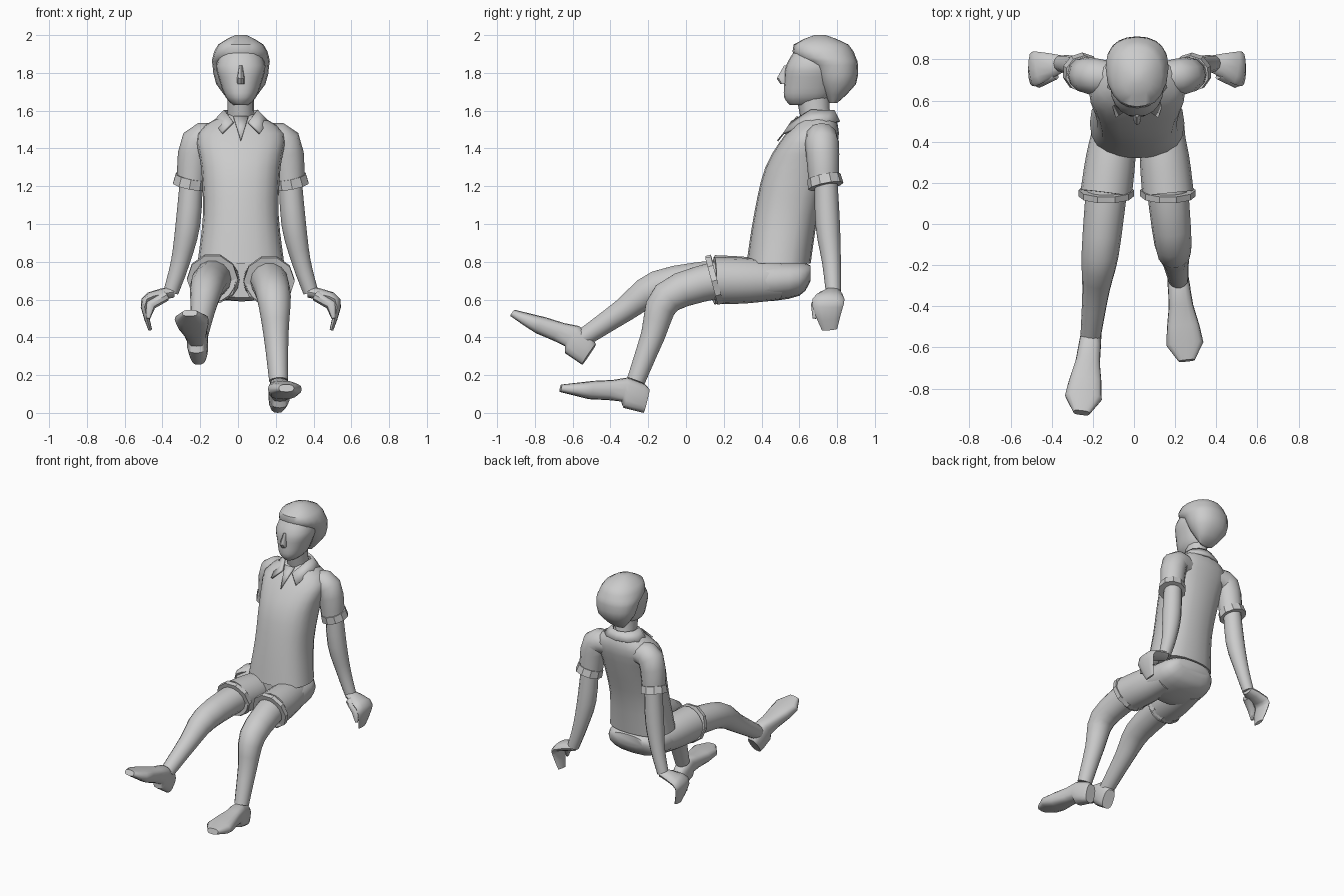
import bpy, bmesh, math
from mathutils import Vector, Matrix

if "Cube" in bpy.data.objects:
    bpy.data.objects.remove(bpy.data.objects["Cube"], do_unlink=True)

grey = bpy.data.materials.new("light_grey")
grey.use_nodes = True
grey.diffuse_color = (.6, .6, .6, 1)
grey.node_tree.nodes["Principled BSDF"].inputs["Base Color"].default_value = grey.diffuse_color

RIGHTWARD, BACKWARD, UPWARD = Matrix.Identity(3)
SIDES = {"left": 1, "right": -1}
CENTRE = .015  # centre line of the upper body


def finish(name, bm, angle):
    bmesh.ops.recalc_face_normals(bm, faces=bm.faces)
    mesh = bpy.data.meshes.new(name)
    bm.to_mesh(mesh)
    bm.free()
    mesh.materials.append(grey)
    ob = bpy.data.objects.new(name, mesh)
    bpy.context.collection.objects.link(ob)
    bpy.ops.object.select_all(action='DESELECT')
    ob.select_set(True)
    bpy.context.view_layer.objects.active = ob
    bpy.ops.object.shade_smooth_by_angle(angle=math.radians(angle))
    return ob


def smooth(rows, steps=3):
    """Add stations between the given ones along a Catmull-Rom curve."""
    rows = [Vector(row) for row in rows]
    padded = [rows[0], *rows, rows[-1]]
    result = []
    for before, start, end, after in zip(padded, padded[1:], padded[2:], padded[3:]):
        for step in range(steps):
            t = step / steps
            leave, arrive = (end - before) / 2, (after - start) / 2
            gap = end - start
            result.append(start + leave * t + (gap * 3 - leave * 2 - arrive) * t ** 2
                          + (leave + arrive - gap * 2) * t ** 3)
    return result + [rows[-1]]


def ring(centre, u, v, width, depth, power=2, sides=16):
    """Superellipse with the given half sizes in the plane of u and v."""
    points = []
    for i in range(sides):
        turn = math.tau * i / sides
        across, along = (math.copysign(abs(f(turn)) ** (2 / power), f(turn))
                         for f in (math.cos, math.sin))
        points.append(centre + u * across * width + v * along * depth)
    return points


def loft(name, rings, angle=45):
    bm = bmesh.new()
    loops = [[bm.verts.new(point) for point in points] for points in rings]
    for low, high in zip(loops, loops[1:]):
        for i in range(len(low)):
            bm.faces.new((low[i - 1], low[i], high[i], high[i - 1]))
    bm.faces.new(loops[0])
    bm.faces.new(loops[-1])
    return finish(name, bm, angle)


def tube(name, stations, side, power=2, sides=12, angle=45):
    """Loft along a path; a station is x, y, z, half width and perhaps half depth."""
    points = [Vector(station[:3]) for station in stations]
    rings = []
    for i, station in enumerate(stations):
        ahead = points[min(i + 1, len(points) - 1)]
        behind = points[max(i - 1, 0)]
        tangent = (ahead - points[i]).normalized() + (points[i] - behind).normalized()
        tangent.normalize()
        u = (side - tangent * side.dot(tangent)).normalized()
        rings.append(ring(points[i], u, tangent.cross(u), station[3], station[-1], power, sides))
    return loft(name, rings, angle)


def stack(name, stations, power=2.2, sides=20):
    """Level rings; a station is height, front, back, half width."""
    loft(name, [ring(Vector((CENTRE, (front + back) / 2, height)), RIGHTWARD, BACKWARD,
                     width, (back - front) / 2, power, sides)
                for height, front, back, width in stations])


def plate(name, faces, thickness):
    bm = bmesh.new()
    for corners in faces:
        bm.faces.new([bm.verts.new(corner) for corner in corners])
    bmesh.ops.remove_doubles(bm, verts=bm.verts, dist=.001)
    modifier = finish(name, bm, 45).modifiers.new("thickness", 'SOLIDIFY')
    modifier.thickness = thickness
    modifier.offset = 0


# Shirt body, head, nose and hair
stack("shirt", smooth([(.79, .32, .66, .23), (1.05, .36, .7, .2), (1.3, .42, .77, .21),
                       (1.48, .53, .81, .23), (1.58, .63, .78, .09)]), power=2.4)
stack("head", smooth([(1.63, .55, .7, .04), (1.67, .52, .76, .08), (1.75, .52, .79, .11),
                      (1.84, .53, .81, .13), (1.94, .59, .79, .09)]))
stack("nose", [(1.74, .5, .56, .02), (1.77, .48, .56, .02), (1.84, .52, .56, .01)], sides=8)
stack("hair", smooth([(1.64, .76, .8, .05), (1.74, .7, .9, .13), (1.84, .65, .91, .15),
                      (1.88, .58, .9, .15), (1.95, .57, .86, .12), (2, .68, .74, .03)], steps=2))
tube("neck", [(CENTRE, .71, 1.5, .08), (CENTRE, .68, 1.6, .07, .08), (CENTRE, .67, 1.7, .07, .09)],
     RIGHTWARD)

# Collar, swept around the neck from the back to the two front tips
flaps = []
for side in SIDES.values():
    pairs = []
    for turn in (0, .6, 1.2, 1.9):
        across, back = side * math.sin(turn), math.cos(turn)
        pairs.append((Vector((CENTRE + .09 * across, .69 + .09 * back, 1.6)),
                      Vector((CENTRE + .15 * across, .7 + .11 * back, 1.54))))
    pairs.append((Vector((CENTRE + .04 * side, .56, 1.54)), Vector((CENTRE + .1 * side, .52, 1.48))))
    for (top, hem), (next_top, next_hem) in zip(pairs, pairs[1:]):
        flaps.append((top, hem, next_hem, next_top)[::side])
plate("collar", flaps, .014)
plate("neck_opening", [[(CENTRE - .04, .59, 1.57), (CENTRE, .485, 1.44), (CENTRE + .04, .59, 1.57)]],
      .008)

# Sleeves, arms and hands
for label, side in SIDES.items():
    def arm_part(name, stations, **options):
        placed = [(CENTRE + side * out, *rest) for out, *rest in stations]
        tube(label + "_" + name, placed, BACKWARD, **options)

    arm_part("sleeve", smooth([(.13, .71, 1.45, .08), (.23, .72, 1.43, .09), (.26, .73, 1.22, .08)]))
    arm_part("sleeve_cuff", [(.26, .73, 1.25, .09), (.27, .74, 1.2, .095)], sides=10, angle=30)
    arm_part("arm", smooth([(.26, .74, 1.26, .06), (.28, .75, 1, .065),
                            (.32, .77, .8, .05), (.37, .78, .64, .04)]))
    arm_part("hand", smooth([(.36, .78, .64, .04, .03), (.48, .76, .61, .08, .03),
                             (.51, .75, .56, .08, .02), (.48, .76, .44, .04, .01)], steps=2))
    arm_part("thumb", [(.4, .73, .62, .03), (.48, .69, .57, .03), (.49, .68, .5, .01)], sides=8)

# Seat of the shorts, lofted from the back to the front
seat = [(.66, .74, .13, .04), (.6, .71, .2, .09), (.42, .7, .23, .11), (.33, .71, .22, .1)]
loft("shorts_seat", [ring(Vector((.02, back, height)), RIGHTWARD, UPWARD, width, depth, 2.5)
                     for back, height, width, depth in smooth(seat)])


def joint(point, radius):
    return (*point, radius)


def build_leg(label, hip, hem, knee, ankle, heel, pitch, yaw):
    hip, hem, knee, ankle = map(Vector, (hip, hem, knee, ankle))
    calf = knee.lerp(ankle, .45)
    forward = Vector((0, -.03, -.008))
    tube(label + "_shorts_leg", smooth([joint(hip, .1), joint(hip.lerp(hem, .5), .12),
                                        joint(hem, .125)]), RIGHTWARD, sides=16)
    tube(label + "_shorts_hem", [joint(hem - forward / 2, .135), joint(hem + forward / 2, .135)],
         RIGHTWARD, sides=10, angle=30)
    tube(label + "_leg", smooth([joint(hem.lerp(hip, .3), .1), joint(hem, .1), joint(knee, .09),
                                 joint(calf, .066), joint(ankle, .05)]), RIGHTWARD, sides=14)

    # Shoe with a low heel: distance from heel, half width, underside, top
    shoe = [(0, .04, 0, .13), (.03, .05, 0, .15), (.11, .055, 0, .16), (.13, .055, .03, .16),
            (.2, .06, .02, .13), (.3, .08, 0, .1), (.38, .09, 0, .07), (.46, .04, 0, .04)]
    place = (Matrix.Translation(heel) @ Matrix.Rotation(math.radians(yaw), 4, 'Z')
             @ Matrix.Rotation(math.radians(-pitch), 4, 'X'))
    rings = [ring(Vector((0, -along, (under + top) / 2)), RIGHTWARD, UPWARD,
                  width, (top - under) / 2, power=2.8) for along, width, under, top in shoe]
    loft(label + "_shoe", [[place @ point for point in points] for points in rings], angle=40)


# Legs: the left foot rests on the ground, the right one is raised
build_leg("left", hip=(.13, .5, .7), hem=(.165, .15, .7), knee=(.19, -.1, .61),
          ankle=(.215, -.265, .17), heel=(.21, -.225, 0), pitch=14, yaw=6)
build_leg("right", hip=(-.09, .5, .7), hem=(-.135, .15, .71), knee=(-.165, -.15, .665),
          ankle=(-.21, -.54, .4), heel=(-.21, -.55, .255), pitch=34, yaw=-7)
